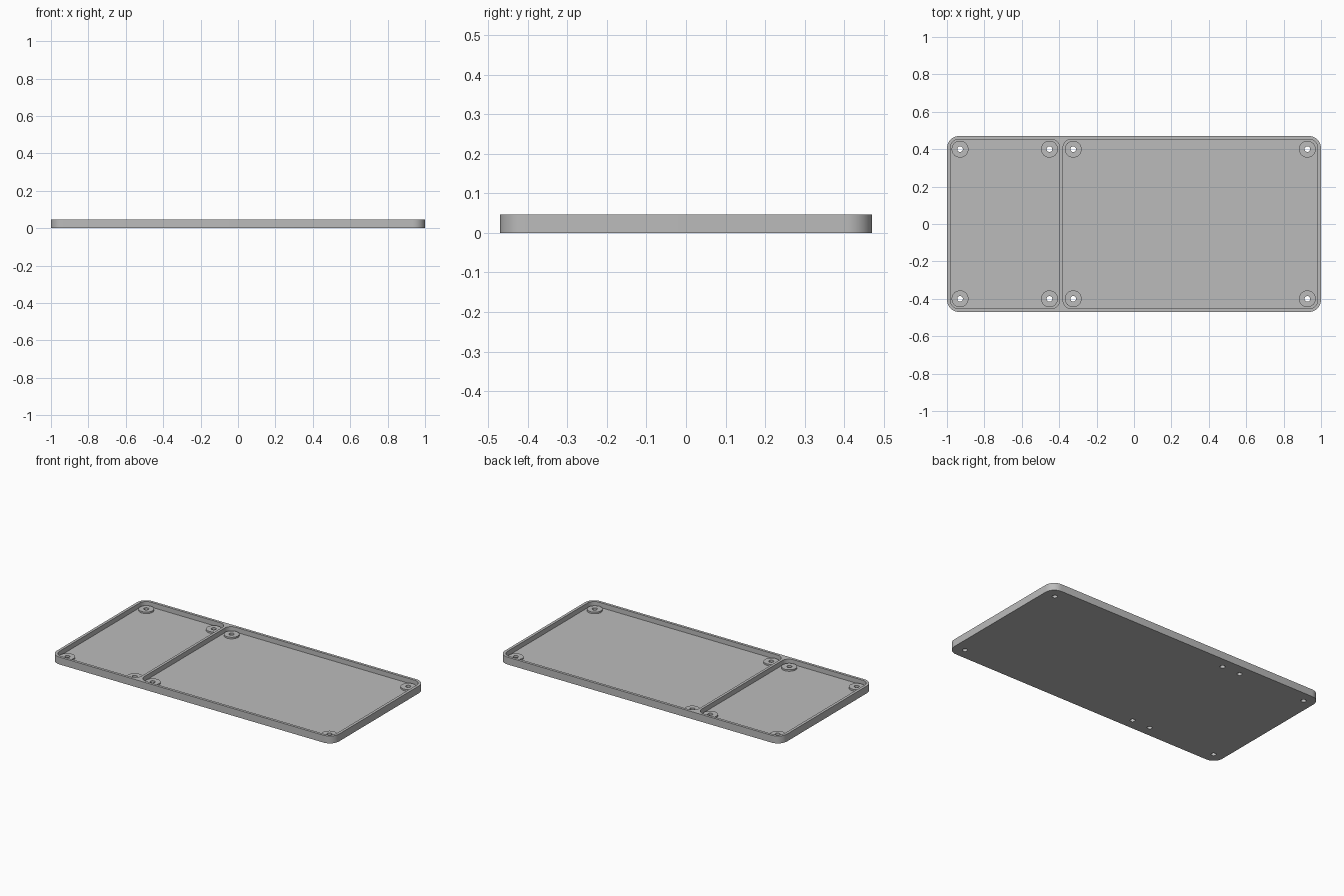
import bpy, bmesh, math

if "Cube" in bpy.data.objects:
    bpy.data.objects.remove(bpy.data.objects["Cube"])

H, FLOOR, BOSS_TOP = 0.047, 0.016, 0.026
HOLE_R, BOSS_R = 0.015, 0.045

grey = bpy.data.materials.new("plain grey")
grey.diffuse_color = (0.5, 0.5, 0.5, 1)
grey.use_nodes = True
grey.node_tree.nodes["Principled BSDF"].inputs["Base Color"].default_value = grey.diffuse_color


def rounded(x0, x1, y0, y1, r, n=10):
    """Rounded rectangle outline, counter-clockwise."""
    pts = []
    for k, (cx, cy) in enumerate([(x1 - r, y1 - r), (x0 + r, y1 - r),
                                  (x0 + r, y0 + r), (x1 - r, y0 + r)]):
        for i in range(n + 1):
            a = math.pi / 2 * (k + i / n)
            pts.append((cx + r * math.cos(a), cy + r * math.sin(a)))
    return pts


def circle(x, y, r, n=32):
    return [(x + r * math.cos(2 * math.pi * i / n),
             y + r * math.sin(2 * math.pi * i / n)) for i in range(n)]


def prisms(name, outlines, z0, z1):
    """One object made of vertical prisms, one for each outline."""
    bm = bmesh.new()
    for pts in outlines:
        lo = [bm.verts.new((x, y, z0)) for x, y in pts]
        hi = [bm.verts.new((x, y, z1)) for x, y in pts]
        bm.faces.new(lo[::-1])
        bm.faces.new(hi)
        for i in range(len(pts)):
            j = (i + 1) % len(pts)
            bm.faces.new((lo[i], lo[j], hi[j], hi[i]))
    me = bpy.data.meshes.new(name)
    bm.to_mesh(me)
    bm.free()
    me.materials.append(grey)
    ob = bpy.data.objects.new(name, me)
    bpy.context.collection.objects.link(ob)
    return ob


def cut(ob, cutter):
    mod = ob.modifiers.new("cut", 'BOOLEAN')
    mod.operation, mod.solver, mod.object = 'DIFFERENCE', 'EXACT', cutter
    bpy.context.view_layer.objects.active = ob
    bpy.ops.object.modifier_apply(modifier=mod.name)


# Tray body with two pockets separated by a thin divider
tray = prisms("tray", [rounded(-1, 1, -0.47, 0.47, 0.065)], 0, H)
pockets = prisms("pocket_cutter", [
    rounded(-0.982, -0.397, -0.453, 0.453, 0.047),
    rounded(-0.38, 0.982, -0.453, 0.453, 0.047)], FLOOR, H + 0.05)
cut(tray, pockets)

# Screw bosses at the corners of each pocket
spots = [(x, y) for x in (-0.93, -0.452, -0.325, 0.927) for y in (-0.4, 0.4)]
bosses = prisms("screw_bosses", [circle(x, y, BOSS_R) for x, y in spots],
                FLOOR, BOSS_TOP)

# Screw holes through bosses and floor
holes = prisms("hole_cutter", [circle(x, y, HOLE_R) for x, y in spots], -0.05, 0.1)
cut(tray, holes)
cut(bosses, holes)

for helper in (pockets, holes):
    bpy.data.objects.remove(helper)

# Smooth round walls, sharp edges
for ob in (tray, bosses):
    bpy.ops.object.select_all(action='DESELECT')
    ob.select_set(True)
    bpy.context.view_layer.objects.active = ob
    bpy.ops.object.shade_smooth_by_angle(angle=math.radians(30))
